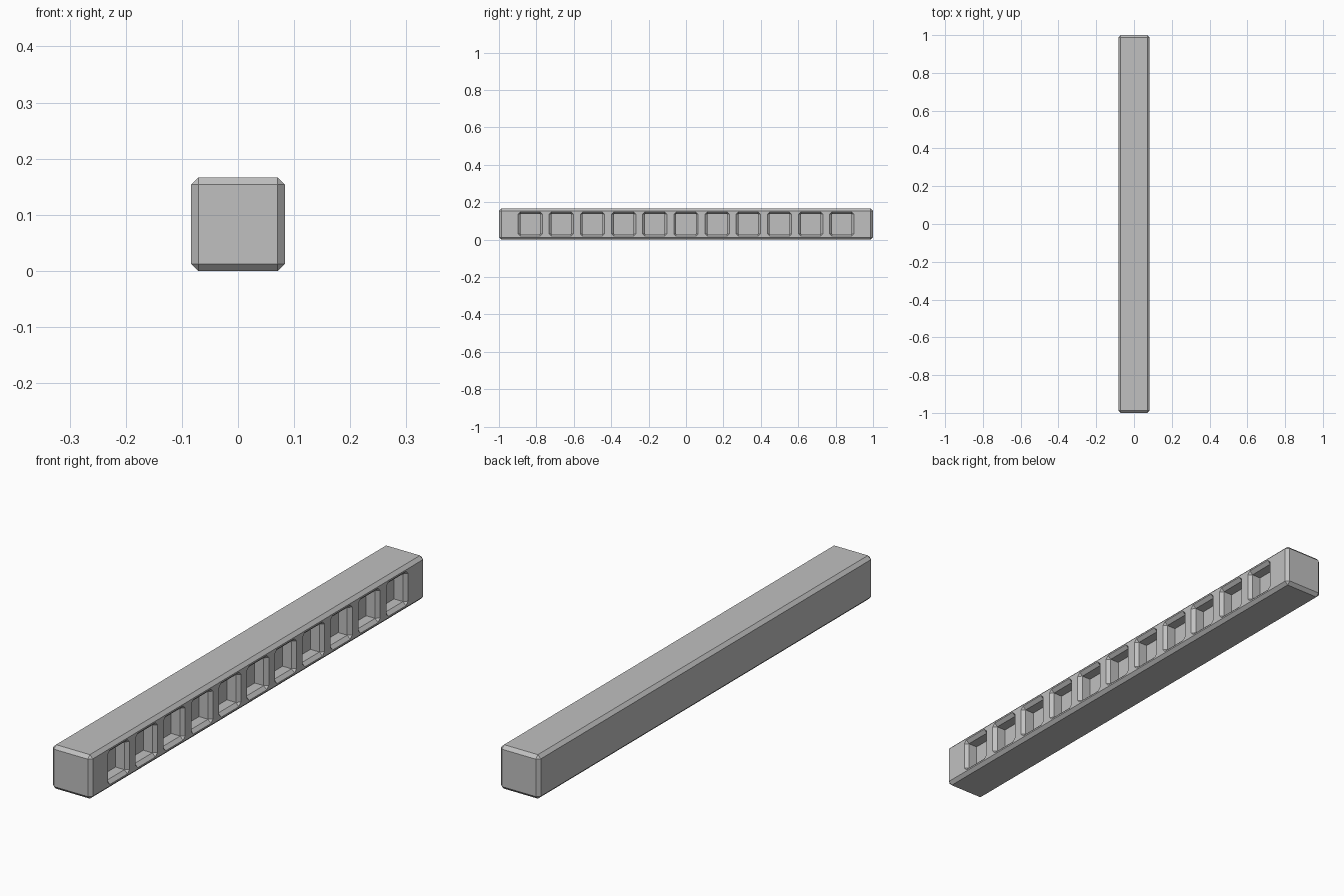
import bpy
import bmesh
from mathutils import Matrix

if "Cube" in bpy.data.objects:
    bpy.data.objects.remove(bpy.data.objects["Cube"], do_unlink=True)

SIDE = 1 / 6          # beam thickness
HALF = SIDE / 2
CHAMFER = 0.0125
POCKETS = 11
DEPTH = 0.05

# Single plain grey
grey = bpy.data.materials.new("plain_grey")
grey.use_nodes = True
colour = (0.53, 0.53, 0.53, 1)
grey.diffuse_color = colour
grey.node_tree.nodes["Principled BSDF"].inputs["Base Color"].default_value = colour


def make_object(name, bm):
    bmesh.ops.recalc_face_normals(bm, faces=bm.faces)
    mesh = bpy.data.meshes.new(name)
    bm.to_mesh(mesh)
    bm.free()
    mesh.materials.append(grey)
    obj = bpy.data.objects.new(name, mesh)
    bpy.context.collection.objects.link(obj)
    return obj


def ring(bm, x, y, half, cut):
    """Square loop facing x, with its corners cut off."""
    a, b = half, half - cut
    outline = [(a, -b), (a, b), (b, a), (-b, a), (-a, b), (-a, -b), (-b, -a), (b, -a)]
    return [bm.verts.new((x, y + u, HALF + v)) for u, v in outline]


# Beam: long box with chamfered edges
bm = bmesh.new()
bmesh.ops.create_cube(bm, size=1, matrix=Matrix.Translation((0, 0, HALF))
                      @ Matrix.Diagonal((SIDE, 2, SIDE, 1)))
bmesh.ops.bevel(bm, geom=list(bm.edges), offset=CHAMFER, segments=1,
                affect='EDGES', profile=0.5)
beam = make_object("beam", bm)

# Row of square pockets with chamfered rims
bm = bmesh.new()
outer, inner = 0.065, 0.0525
for i in range(POCKETS):
    y = (i - (POCKETS - 1) / 2) * SIDE
    rings = [ring(bm, HALF + 0.02, y, outer, CHAMFER),
             ring(bm, HALF, y, outer, CHAMFER),
             ring(bm, HALF - CHAMFER, y, inner, 0),
             ring(bm, HALF - DEPTH, y, inner, 0)]
    for lower, upper in zip(rings, rings[1:]):
        for k in range(8):
            j = (k + 1) % 8
            bm.faces.new((lower[k], lower[j], upper[j], upper[k]))
    bm.faces.new(rings[0])
    bm.faces.new(rings[-1])
bmesh.ops.remove_doubles(bm, verts=bm.verts, dist=0.0001)
cutter = make_object("pocket_cutter", bm)
cutter.hide_render = True

# Cut the pockets out of the beam's left side
cut = beam.modifiers.new("pockets", 'BOOLEAN')
cut.operation = 'DIFFERENCE'
cut.solver = 'EXACT'
cut.object = cutter
bpy.context.view_layer.objects.active = beam
bpy.ops.object.modifier_apply(modifier=cut.name)
bpy.data.objects.remove(cutter, do_unlink=True)
